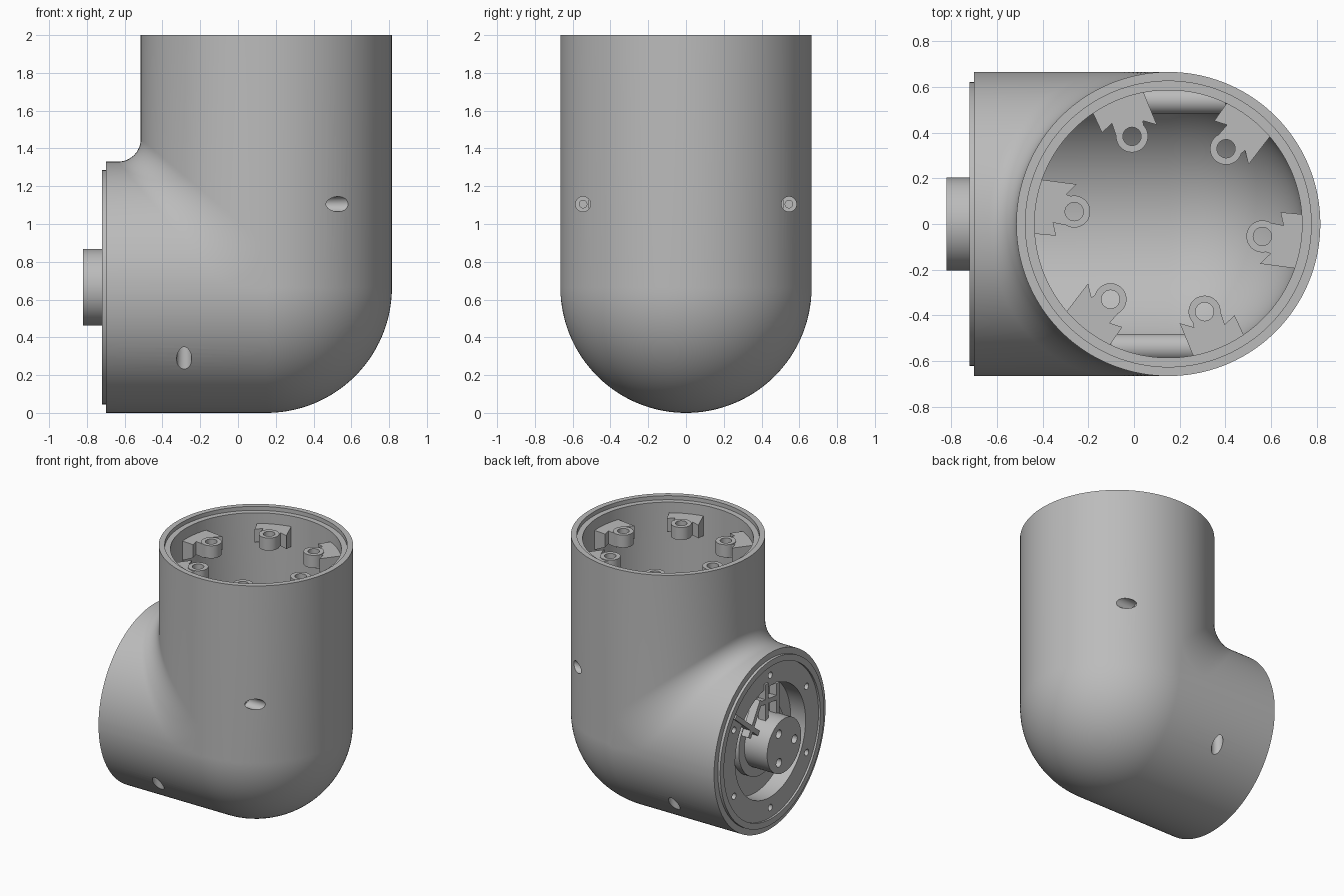
import bpy, bmesh
from math import sin, cos, pi, radians, atan2, hypot
from mathutils import Vector, Matrix

old = bpy.data.objects.get("Cube")
if old:
    bpy.data.objects.remove(old, do_unlink=True)

grey = bpy.data.materials.new("plain grey")
grey.use_nodes = True
grey.diffuse_color = (0.5, 0.5, 0.5, 1)
grey.node_tree.nodes["Principled BSDF"].inputs["Base Color"].default_value = grey.diffuse_color

CX, CZ = 0.15, 0.665      # centre of the elbow
R, BORE = 0.665, 0.585    # outer and inner radius


def finish(name, bm):
    bmesh.ops.recalc_face_normals(bm, faces=bm.faces)
    me = bpy.data.meshes.new(name)
    bm.to_mesh(me)
    bm.free()
    ob = bpy.data.objects.new(name, me)
    bpy.context.collection.objects.link(ob)
    me.materials.append(grey)
    return ob


def elbow(name, rad, top, end, fillet, grow):
    """Elbow solid lofted from L-shaped sections along y."""
    bm = bmesh.new()
    rings, steps, arc = [], 72, 14
    for i in range(steps + 1):
        phi = radians(2) + (pi - radians(4)) * i / steps
        y, w = rad * cos(phi), rad * sin(phi)
        r = fillet + grow * (1 - w / rad)
        path = [(CX - w, top)]
        for k in range(arc + 1):
            a = -pi / 2 * k / arc
            path.append((CX - w - r + r * cos(a), CZ + w + r + r * sin(a)))
        path += [(end, CZ + w), (end, CZ - w)]
        for k in range(2 * arc + 1):
            a = -pi / 2 + pi / 2 * k / (2 * arc)
            path.append((CX + w * cos(a), CZ + w * sin(a)))
        path.append((CX + w, top))
        rings.append([bm.verts.new((x, y, z)) for x, z in path])
    n = len(rings[0])
    for a, b in zip(rings, rings[1:]):
        for k in range(n):
            bm.faces.new((a[k], a[(k + 1) % n], b[(k + 1) % n], b[k]))
    bm.faces.new(rings[0])
    bm.faces.new(rings[-1])
    return finish(name, bm)


def rod(name, start, stop, rad, segs=48):
    """Cylinder between two points."""
    a, b = Vector(start), Vector(stop)
    turn = (b - a).to_track_quat('Z', 'Y').to_matrix().to_4x4()
    bm = bmesh.new()
    bmesh.ops.create_cone(bm, cap_ends=True, segments=segs, radius1=rad, radius2=rad,
                          depth=(b - a).length, matrix=Matrix.Translation((a + b) / 2) @ turn)
    return finish(name, bm)


def xrod(name, x0, x1, rad, y=0, z=0, segs=96):
    """Cylinder along x, placed relative to the side opening."""
    return rod(name, (x0, y, CZ + z), (x1, y, CZ + z), rad, segs)


def cut(ob, cutters):
    for c in cutters:
        c.hide_render = True
        m = ob.modifiers.new("cut", 'BOOLEAN')
        m.operation, m.solver, m.object = 'DIFFERENCE', 'EXACT', c
    bpy.context.view_layer.update()
    dg = bpy.context.evaluated_depsgraph_get()
    me = bpy.data.meshes.new_from_object(ob.evaluated_get(dg))
    ob.modifiers.clear()
    ob.data = me
    for c in cutters:
        bpy.data.objects.remove(c, do_unlink=True)


# Elbow housing, hollow, with stepped rim and counterbored screw holes
housing = elbow("elbow_housing", R, 2.0, -0.70, 0.12, 0.11)
cutters = [elbow("cavity", BORE, 2.2, -0.56, 0.10, 0.08),
           rod("rim_step", (CX, 0, 1.97), (CX, 0, 2.2), 0.625, 128),
           xrod("side_bore", -0.9, -0.52, 0.6)]
for y in (-0.545, 0.545):
    cutters += [rod("bore", (0.43, y, 1.105), (1, y, 1.105), 0.04, 32),
                rod("pilot", (0.37, y, 1.105), (0.5, y, 1.105), 0.02, 24),
                rod("bore", (-0.285, y, -0.1), (-0.285, y, 0.39), 0.04, 32),
                rod("pilot", (-0.285, y, 0.3), (-0.285, y, 0.44), 0.02, 24)]
cut(housing, cutters)

# Screw bosses crossing the inside walls
for side, y in (("front", -0.54), ("back", 0.54)):
    rod(side + "_upper_screw_boss", (-0.1, y, 1.105), (0.4, y, 1.105), 0.06)
    rod(side + "_lower_screw_boss", (-0.285, y, 0.43), (-0.285, y, 0.9), 0.06)

# Six mounting lugs inside the top opening
LUG = [(.6, .12), (.48, .115), (.5, .06), (.42, .065), (.41, -.06), (.46, -.07), (.42, -.12), (.6, -.12)]
for i in range(6):
    ang = radians(-7.5 + 60 * i)
    spin = Matrix.Translation((CX, 0, 0)) @ Matrix.Rotation(ang, 4, 'Z')
    bm = bmesh.new()
    face = bm.faces.new([bm.verts.new((u, t, 1.79)) for u, t in LUG])
    up = bmesh.ops.extrude_face_region(bm, geom=[face])["geom"]
    bmesh.ops.translate(bm, vec=(0, 0, 0.1),
                        verts=[v for v in up if isinstance(v, bmesh.types.BMVert)])
    # sloped underside towards the wall
    for v in bm.verts:
        if v.co.z < 1.85 and v.co.x > 0.55:
            v.co.z -= 0.06
    bm.transform(spin)
    lug = finish("lug_%d" % (i + 1), bm)
    boss = rod("lug_boss_%d" % (i + 1), spin @ Vector((.415, 0, 1.80)), spin @ Vector((.415, 0, 1.895)), 0.07)
    for part in (lug, boss):
        cut(part, [rod("lug_hole", spin @ Vector((.415, 0, 1.7)), spin @ Vector((.415, 0, 2)), 0.04, 32)])

# Side cover with recessed face, round pocket and six screw holes
cover = xrod("side_cover", -0.72, -0.55, 0.62, segs=128)
cutters = [xrod("face_recess", -0.9, -0.705, 0.575), xrod("pocket", -0.9, -0.58, 0.42)]
for i in range(6):
    a = pi / 2 + i * pi / 3
    cutters.append(xrod("hole", -0.9, -0.64, 0.024, 0.5 * cos(a), 0.5 * sin(a), 24))
cut(cover, cutters)

# Collar and output hub with three holes
xrod("hub_collar", -0.63, -0.57, 0.27)
hub = xrod("output_hub", -0.82, -0.57, 0.203)
cut(hub, [xrod("hole", -0.9, -0.74, 0.032, 0.125 * cos(a), 0.125 * sin(a), 24)
          for a in (pi, pi / 3, -pi / 3)])

# Bracket bars over the pocket
BARS = [((.43, .35), (.13, .10)), ((.06, .46), (.06, .18)),
        ((.27, .13), (.13, .36)), ((.15, .34), (-.08, .31)), ((-.07, .42), (-.07, .18))]
for i, ((y0, z0), (y1, z1)) in enumerate(BARS):
    bm = bmesh.new()
    place = (Matrix.Translation((-0.69, (y0 + y1) / 2, CZ + (z0 + z1) / 2))
             @ Matrix.Rotation(atan2(z1 - z0, y1 - y0), 4, 'X')
             @ Matrix.Diagonal((0.06, hypot(y1 - y0, z1 - z0), 0.035, 1)))
    bmesh.ops.create_cube(bm, size=1, matrix=place)
    finish("bracket_bar_%d" % (i + 1), bm)

# Smooth shading with sharp edges kept
bpy.ops.object.select_all(action='DESELECT')
for ob in bpy.context.collection.objects:
    if ob.type == 'MESH' and ob.data.materials and ob.data.materials[0] == grey:
        ob.select_set(True)
        bpy.context.view_layer.objects.active = ob
bpy.ops.object.shade_smooth_by_angle(angle=radians(30))
